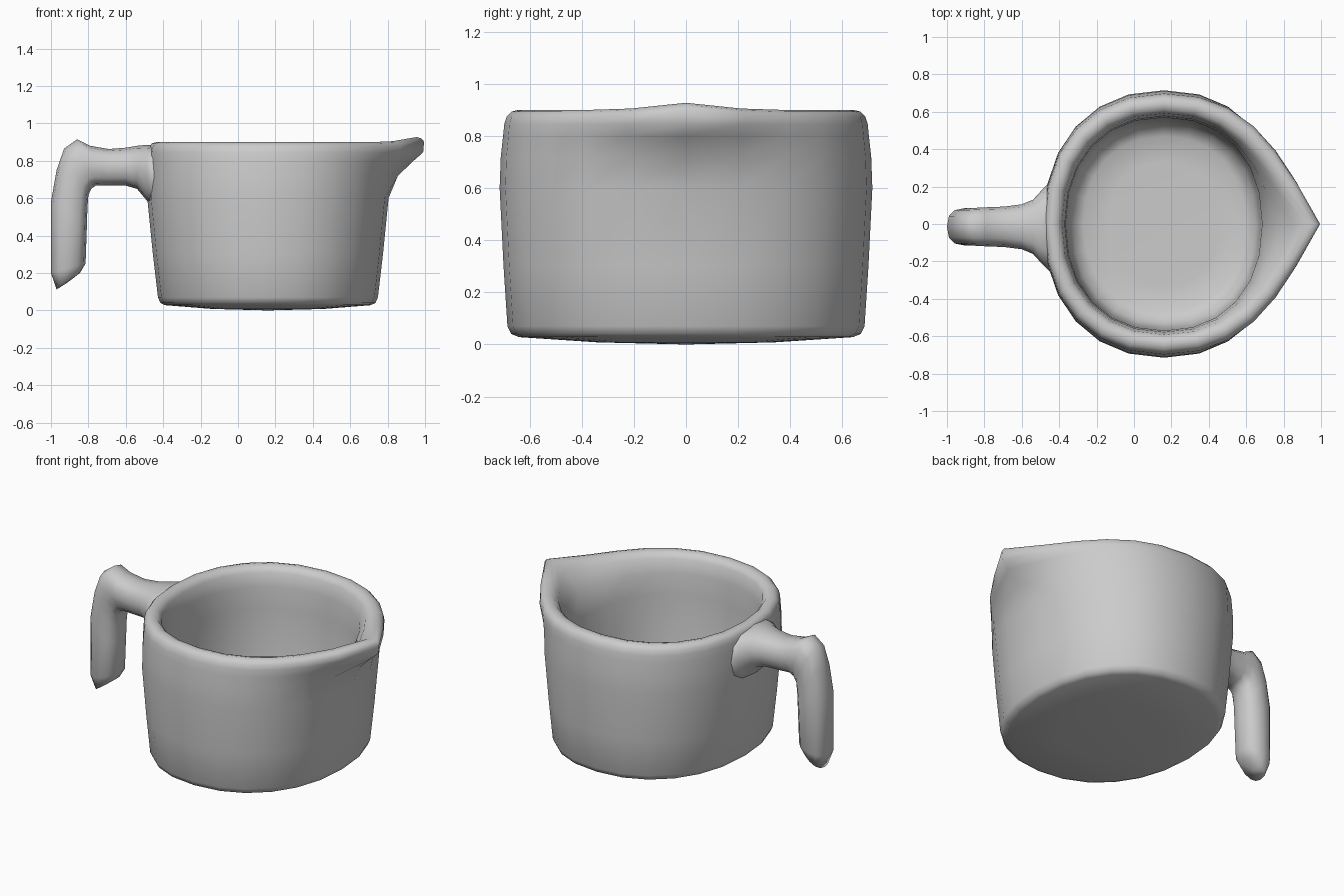
import bpy
import bmesh
import math

cube = bpy.data.objects.get("Cube")
if cube:
    bpy.data.objects.remove(cube, do_unlink=True)

grey = bpy.data.materials.new("ceramic_grey")
grey.use_nodes = True
colour = (0.6, 0.6, 0.6, 1)
grey.diffuse_color = colour
grey.node_tree.nodes["Principled BSDF"].inputs["Base Color"].default_value = colour


def curve_power(v, p):
    return math.copysign(abs(v) ** p, v)


def loft(name, rings, start, end):
    """Skin closed rings of points, closing both ends with a fan to a centre point."""
    bm = bmesh.new()
    loops = [[bm.verts.new(p) for p in ring] for ring in rings]
    n = len(loops[0])
    for a, b in zip(loops, loops[1:]):
        for i in range(n):
            j = (i + 1) % n
            bm.faces.new((a[i], a[j], b[j], b[i]))
    for loop, centre in ((loops[0], start), (loops[-1], end)):
        tip = bm.verts.new(centre)
        for i in range(n):
            bm.faces.new((loop[i], loop[(i + 1) % n], tip))
    bmesh.ops.recalc_face_normals(bm, faces=bm.faces)
    mesh = bpy.data.meshes.new(name)
    bm.to_mesh(mesh)
    bm.free()
    mesh.materials.append(grey)
    mesh.shade_smooth()
    obj = bpy.data.objects.new(name, mesh)
    bpy.context.collection.objects.link(obj)
    return obj


# Bowl: rounded-square rings from the underside, over the rim, down to the inner floor
CENTRE = 0.16
SEGMENTS = 24


def bowl_ring(z, rx, ry, spout):
    ring = []
    for i in range(SEGMENTS):
        a = math.tau * i / SEGMENTS
        c, s = math.cos(a), math.sin(a)
        off = min(a, math.tau - a)
        push = 0.2 * spout * math.exp(-off / 0.35)
        lift = 0.027 * spout * math.exp(-(off / 0.2) ** 2) if z > 0.85 else 0
        ring.append((CENTRE + rx * curve_power(c, 0.91) + push * c,
                     ry * curve_power(s, 0.91) + push * s, z + lift))
    return ring


# height, half length, half width, share of the pouring lip
bowl_profile = [
    (0.008, 0.30, 0.34, 0), (0.028, 0.55, 0.64, 0), (0.04, 0.575, 0.67, 0),
    (0.07, 0.588, 0.685, 0), (0.3, 0.615, 0.70, 0), (0.6, 0.645, 0.715, 0),
    (0.72, 0.645, 0.71, 0.25), (0.80, 0.643, 0.70, 0.68), (0.845, 0.64, 0.695, 0.95),
    (0.875, 0.635, 0.685, 1), (0.893, 0.62, 0.667, 1), (0.9, 0.595, 0.64, 1),
    (0.892, 0.565, 0.61, 0.95), (0.865, 0.545, 0.59, 0.75), (0.78, 0.53, 0.577, 0.35),
    (0.65, 0.525, 0.57, 0), (0.25, 0.515, 0.56, 0), (0.14, 0.49, 0.53, 0),
    (0.105, 0.43, 0.47, 0), (0.1, 0.3, 0.33, 0),
]
loft("bowl", [bowl_ring(*row) for row in bowl_profile],
     (CENTRE, 0, 0), (CENTRE, 0, 0.1))

# Handle: rings spanning its outer edge and inner edge, from the bowl wall to the tip
HANDLE_Y = -0.015


def handle_ring(xo, zo, xi, zi, half):
    ring = []
    for i in range(12):
        a = math.tau * i / 12
        t = curve_power(math.cos(a), 0.8) / 2
        ring.append(((xo + xi) / 2 + (xo - xi) * t,
                     HANDLE_Y + half * curve_power(math.sin(a), 0.8),
                     (zo + zi) / 2 + (zo - zi) * t))
    return ring


# outer x, outer z, inner x, inner z, half width
handle_path = [
    (-0.42, 0.88, -0.42, 0.52, 0.27), (-0.49, 0.885, -0.49, 0.59, 0.20),
    (-0.54, 0.88, -0.54, 0.65, 0.145), (-0.60, 0.87, -0.60, 0.667, 0.12),
    (-0.69, 0.863, -0.70, 0.667, 0.108), (-0.79, 0.88, -0.76, 0.668, 0.105),
    (-0.86, 0.915, -0.785, 0.65, 0.103), (-0.93, 0.865, -0.80, 0.615, 0.10),
    (-0.97, 0.75, -0.805, 0.55, 0.10), (-1.0, 0.58, -0.808, 0.45, 0.10),
    (-1.0, 0.20, -0.815, 0.25, 0.095), (-0.97, 0.112, -0.845, 0.2, 0.07),
]
loft("handle", [handle_ring(*row) for row in handle_path],
     (-0.42, HANDLE_Y, 0.7), (-0.91, HANDLE_Y, 0.15))
